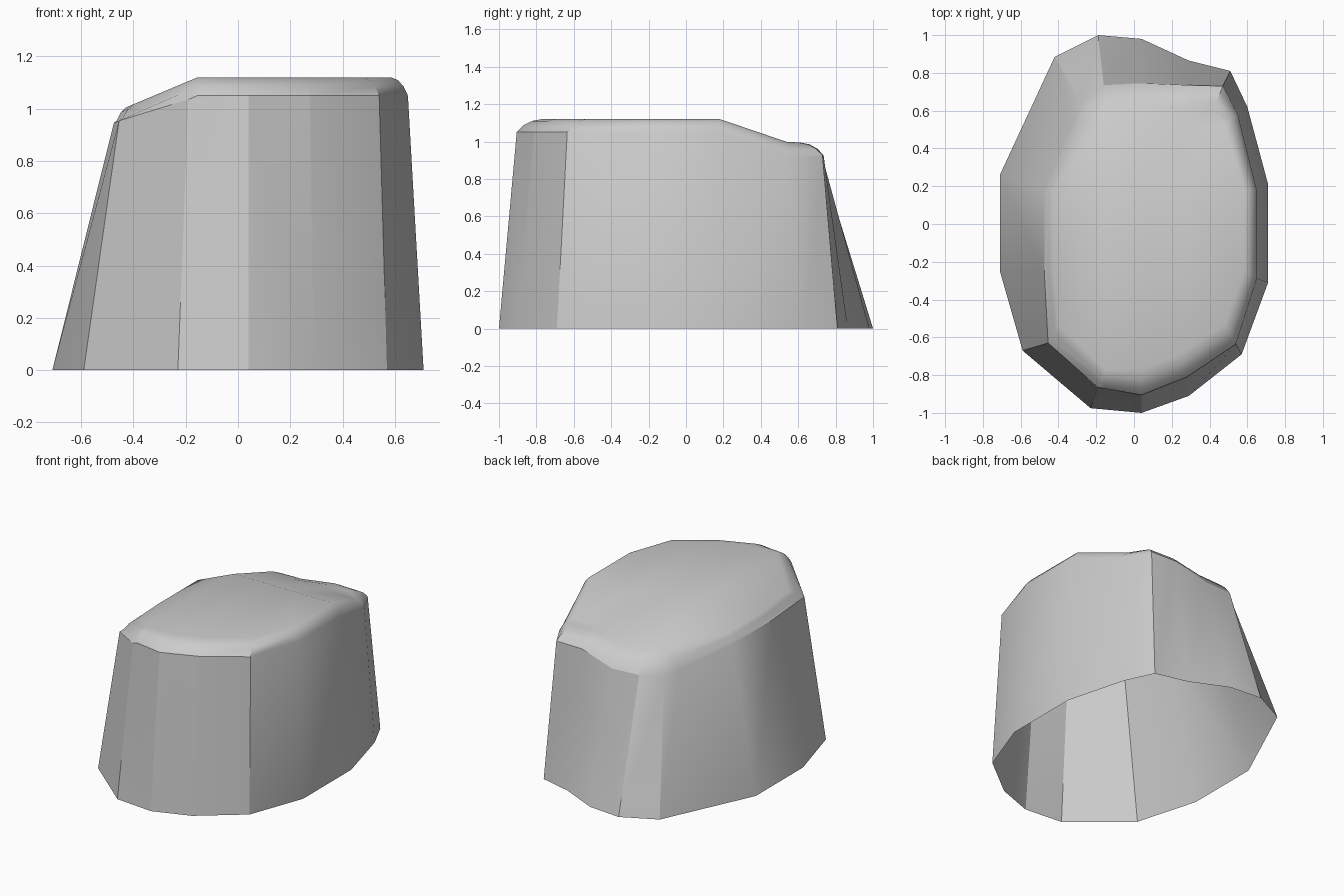
import bpy, bmesh
from mathutils import Vector

if "Cube" in bpy.data.objects:
    bpy.data.objects.remove(bpy.data.objects["Cube"])

# Outlines, counter-clockwise from the front centre
BASE = [(.04, -1), (.29, -.91), (.57, -.69), (.71, -.31), (.71, .21),
        (.60, .62), (.51, .81), (.29, .865), (.04, .98), (-.19, 1),
        (-.42, .885), (-.71, .26), (-.71, -.25), (-.59, -.67), (-.23, -.975)]
RIM = [(.04, -.905), (.28, -.81), (.54, -.635), (.65, -.29), (.65, .18),
       (.55, .58), (.47, .73), (.29, .735), (.04, .745), (-.16, .735),
       (-.28, .635), (-.475, .18), (-.475, -.25), (-.455, -.63), (-.19, -.865)]
TOP = [(.04, -.77), (.24, -.69), (.48, -.53), (.585, -.25), (.585, .18),
       (.48, .53), (.42, .60), (.27, .61), (.04, .63), (-.13, .61),
       (-.23, .55), (-.43, .18), (-.43, -.25), (-.40, -.54), (-.16, -.77)]


def clamp(v, lo, hi):
    return max(lo, min(hi, v))


# How far the crown falls away to the back and to the left
def drop(x, y):
    t = clamp((x - .04) / .23, 0, 1)
    back = min(.34 * max(0, y - .18), .20 - .075 * t)
    return back + .42 * max(0, -.155 - x)


bm = bmesh.new()


def ring(points, z):
    return [bm.verts.new((x, y, z + (.03 if z == 1.05 and x < -.25 and -.7 < y < .3 else 0)))
            for x, y in points]


def blend(t):
    return [Vector(a).lerp(Vector(b), t) for a, b in zip(RIM, TOP)]


# Walls, rounded rim and flat crown
rings = [ring(BASE, 0), ring(RIM, 1.05), ring(blend(.25), 1.085),
         ring(blend(.6), 1.11), ring(TOP, 1.12)]
n = len(BASE)
for lo, hi in zip(rings, rings[1:]):
    for i in range(n):
        j = (i + 1) % n
        bm.faces.new((lo[i], lo[j], hi[j], hi[i]))
bm.faces.new(rings[-1])

# Cut the crown along its fold lines, then lower it
for co, no in [((0, .18, 0), (0, 1, 0)), ((0, .54, 0), (0, 1, 0)),
               ((-.155, 0, 0), (1, 0, 0)), ((.04, 0, 0), (1, 0, 0)),
               ((.27, 0, 0), (1, 0, 0))]:
    faces = [f for f in bm.faces if min(v.co.z for v in f.verts) > 1]
    geom = list({e for f in faces for e in f.edges} | {v for f in faces for v in f.verts}) + faces
    bmesh.ops.bisect_plane(bm, geom=geom, dist=.004, plane_co=co, plane_no=no)
for v in bm.verts:
    if v.co.z > 1:
        v.co.z -= drop(v.co.x, v.co.y)
bmesh.ops.triangulate(bm, faces=[f for f in bm.faces if len(f.verts) > 4])
bmesh.ops.recalc_face_normals(bm, faces=bm.faces)

mesh = bpy.data.meshes.new("cap_shell")
bm.to_mesh(mesh)
bm.free()
cap = bpy.data.objects.new("cap_shell", mesh)
bpy.context.collection.objects.link(cap)
bpy.context.view_layer.objects.active = cap
cap.select_set(True)
bpy.ops.object.shade_smooth_by_angle(angle=.52)
